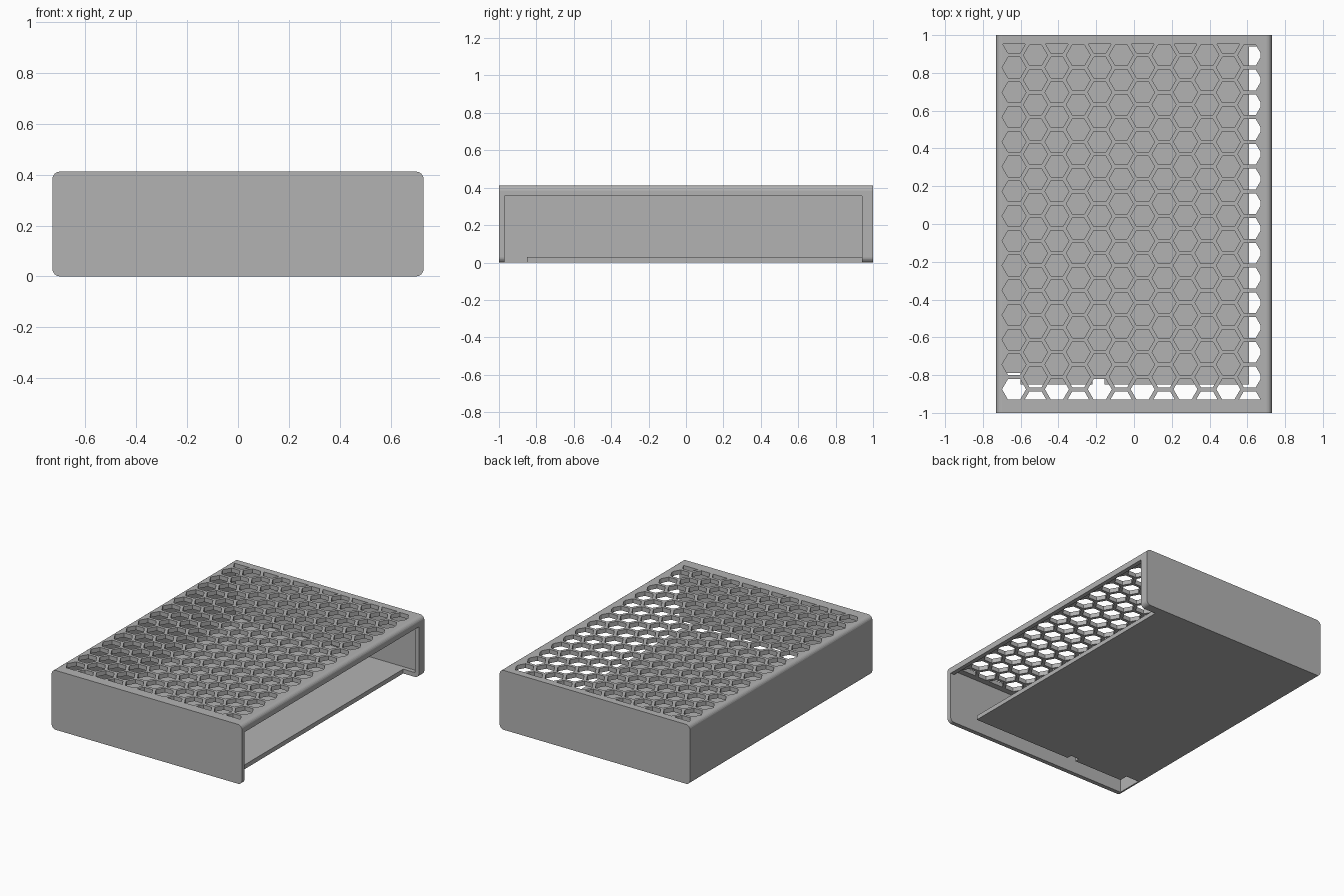
import bpy, bmesh, math
from mathutils import Vector

cube = bpy.data.objects.get("Cube")
if cube:
    bpy.data.objects.remove(cube, do_unlink=True)

W, D, H = 0.73, 1.0, 0.412      # half width, half depth, height
WALL, R = 0.03, 0.03            # wall thickness, corner radius
TOP = H - WALL
REACH = 0.3                     # overshoot for through cuts

grey = bpy.data.materials.new("plain grey")
grey.use_nodes = True
colour = (0.45, 0.45, 0.45, 1)
grey.diffuse_color = colour
grey.node_tree.nodes["Principled BSDF"].inputs["Base Color"].default_value = colour


def finish(bm, name):
    bmesh.ops.recalc_face_normals(bm, faces=bm.faces)
    mesh = bpy.data.meshes.new(name)
    bm.to_mesh(mesh)
    bm.free()
    mesh.materials.append(grey)
    obj = bpy.data.objects.new(name, mesh)
    bpy.context.scene.collection.objects.link(obj)
    return obj


def extrude(bm, offset):
    new = bmesh.ops.extrude_face_region(bm, geom=bm.faces[:])["geom"]
    verts = [g for g in new if isinstance(g, bmesh.types.BMVert)]
    bmesh.ops.translate(bm, verts=verts, vec=offset)


def box(name, x, y, z):
    bm = bmesh.new()
    bm.faces.new([bm.verts.new((a, b, z[0])) for a, b in
                  ((x[0], y[0]), (x[1], y[0]), (x[1], y[1]), (x[0], y[1]))])
    extrude(bm, Vector((0, 0, z[1] - z[0])))
    return finish(bm, name)


# Outer body: rounded rectangle extruded from front to back
bm = bmesh.new()
corners = ((W - R, H - R), (R - W, H - R), (R - W, R), (W - R, R))
steps = 6
ring = []
for quarter, (cx, cz) in enumerate(corners):
    for s in range(steps + 1):
        a = math.pi / 2 * (quarter + s / steps)
        ring.append(bm.verts.new((cx + R * math.cos(a), -D, cz + R * math.sin(a))))
bm.faces.new(ring)
extrude(bm, Vector((0, 2 * D, 0)))
body = finish(bm, "vented_case")

# Cavity, side opening behind a narrow rim, and gaps in the floor
inner = W - WALL
front = WALL - D
floor_z = (-REACH, 0.2)
cutters = [
    box("cavity_cutter", (-inner, inner), (front, -front), (WALL, TOP)),
    box("opening_cutter", (0.61, W + REACH), (front, 0.94), (-REACH, 0.355)),
    box("front_gap_cutter", (-inner, W), (front, -0.85), floor_z),
    box("corner_notch_cutter", (-inner, -0.60), (front, -0.79), floor_z),
    box("small_notch_cutter", (-0.22, -0.155), (front, -0.815), floor_z),
]

# Honeycomb vents: flat hexagons trimmed to the vent area, then extruded
bm = bmesh.new()
pitch, hex_r = 0.131, 0.0635
for col in range(12):
    for row in range(15):
        cx = -0.635 + col * pitch * math.sqrt(3) / 2
        cy = 0.959 - row * pitch - (pitch / 2 if col % 2 else 0)
        if not col % 2 and row > 14:
            continue
        bm.faces.new([bm.verts.new((cx + hex_r * math.cos(k * math.pi / 3),
                                    cy + hex_r * math.sin(k * math.pi / 3), TOP - 0.01))
                      for k in range(6)])
for point, normal in (((0.67, 0, 0), (1, 0, 0)),
                      ((0, 0.952, 0), (0, 1, 0)), ((0, -0.929, 0), (0, -1, 0))):
    bmesh.ops.bisect_plane(bm, geom=bm.verts[:] + bm.edges[:] + bm.faces[:],
                           plane_co=point, plane_no=normal, clear_outer=True)
extrude(bm, Vector((0, 0, 0.1)))
cutters.append(finish(bm, "vent_cutter"))

# Carve the case, then drop the cutters
for cutter in cutters:
    cutter.hide_render = True
    mod = body.modifiers.new(cutter.name, "BOOLEAN")
    mod.operation = "DIFFERENCE"
    mod.solver = "EXACT"
    mod.object = cutter
bpy.context.view_layer.update()
graph = bpy.context.evaluated_depsgraph_get()
carved = bpy.data.meshes.new_from_object(body.evaluated_get(graph))
body.modifiers.clear()
body.data = carved
for cutter in cutters:
    bpy.data.objects.remove(cutter, do_unlink=True)
